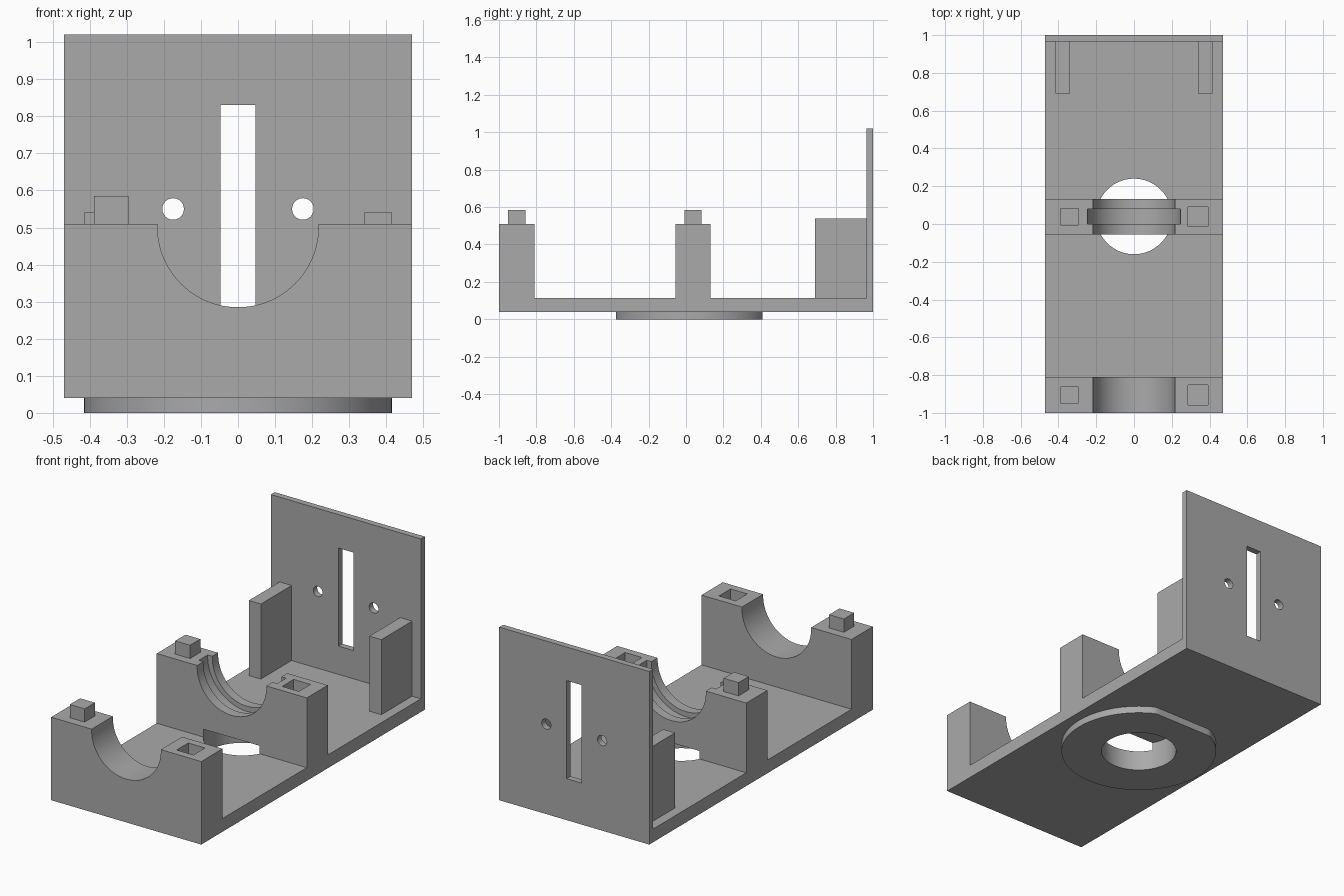
import bpy, bmesh
from math import cos, sin, pi
from mathutils import Vector

if "Cube" in bpy.data.objects:
    bpy.data.objects.remove(bpy.data.objects["Cube"], do_unlink=True)

grey = bpy.data.materials.new("plain grey")
grey.use_nodes = True
grey.diffuse_color = (0.4, 0.4, 0.4, 1)
grey.node_tree.nodes["Principled BSDF"].inputs["Base Color"].default_value = (0.4, 0.4, 0.4, 1)

HALF_W = 0.47
FLOOR, PLATE_TOP, BLOCK_TOP = 0.04, 0.115, 0.51
BORE_Z, BORE_R = 0.502, 0.217
HUB_Y = 0.04


def prism(name, pts, push):
    """Extrude a closed 3D outline along a vector."""
    bm = bmesh.new()
    face = bm.faces.new([bm.verts.new(p) for p in pts])
    out = bmesh.ops.extrude_face_region(bm, geom=[face])
    moved = [g for g in out["geom"] if isinstance(g, bmesh.types.BMVert)]
    bmesh.ops.translate(bm, verts=moved, vec=Vector(push))
    bmesh.ops.recalc_face_normals(bm, faces=bm.faces)
    mesh = bpy.data.meshes.new(name)
    bm.to_mesh(mesh)
    bm.free()
    mesh.materials.append(grey)
    ob = bpy.data.objects.new(name, mesh)
    bpy.context.collection.objects.link(ob)
    return ob


def box(name, x, y, z):
    pts = [(x[0], y[0], z[0]), (x[1], y[0], z[0]), (x[1], y[1], z[0]), (x[0], y[1], z[0])]
    return prism(name, pts, (0, 0, z[1] - z[0]))


def circle(r, n=96):
    return [(r * cos(2 * pi * i / n), r * sin(2 * pi * i / n)) for i in range(n)]


def rod_y(name, r, x, z, y0, y1):
    return prism(name, [(x + a, y0, z + b) for a, b in circle(r)], (0, y1 - y0, 0))


def rod_z(name, r, y, z0, z1, y_limit=9):
    return prism(name, [(a, min(y + b, y_limit), z0) for a, b in circle(r, 128)], (0, 0, z1 - z0))


def cut(ob, cutter):
    mod = ob.modifiers.new("cut", "BOOLEAN")
    mod.operation = "DIFFERENCE"
    mod.solver = "EXACT"
    mod.object = cutter
    bpy.context.view_layer.objects.active = ob
    bpy.ops.object.modifier_apply(modifier=mod.name)
    bpy.data.objects.remove(cutter, do_unlink=True)


def saddle(name, y0, y1):
    """Half-round bearing block with a peg on one side and a socket on the other."""
    block = box(name, (-HALF_W, HALF_W), (y0, y1), (PLATE_TOP, BLOCK_TOP))
    cut(block, rod_y("bore", BORE_R, 0, BORE_Z, y0 - 0.1, y1 + 0.1))
    mid = (y0 + y1) / 2
    cut(block, box("socket", (0.286, 0.391), (mid - 0.052, mid + 0.052), (0.42, 0.6)))
    peg = box(name + "_peg", (-0.388, -0.295), (mid - 0.046, mid + 0.046), (BLOCK_TOP, 0.585))
    return [block, peg]


# Base plate and the round flange below it, with the shared hole
plate = box("base_plate", (-HALF_W, HALF_W), (-1, 1), (FLOOR, PLATE_TOP))
flange = rod_z("base_flange", 0.415, HUB_Y, 0, FLOOR, y_limit=0.41)
for part in (plate, flange):
    cut(part, rod_z("hole", 0.2, HUB_Y, -0.1, 0.2))

# Back wall with a slot and two screw holes
wall = box("back_wall", (-HALF_W, HALF_W), (0.965, 1), (PLATE_TOP, 1.02))
cut(wall, box("slot", (-0.047, 0.047), (0.9, 1.1), (0.275, 0.83)))
for side in (-1, 1):
    cut(wall, rod_y("screw_hole", 0.029, side * 0.175, 0.55, 0.9, 1.1))

# Bearing blocks
parts = [plate, flange, wall]
parts += saddle("front_saddle", -1, -0.81)
middle = saddle("middle_saddle", -0.056, 0.132)
cut(middle[0], rod_y("groove", 0.246, 0, BORE_Z, 0, 0.08))
cut(middle[0], rod_z("hole", 0.2, HUB_Y, 0, 0.16))
parts += middle

# Upright ribs in front of the wall
for side, name in ((1, "left_rib"), (-1, "right_rib")):
    xs = sorted((side * 0.34, side * 0.415))
    parts.append(box(name, xs, (0.69, 0.965), (PLATE_TOP, 0.54)))

# Smooth curves, sharp edges
bpy.ops.object.select_all(action="DESELECT")
for ob in parts:
    ob.select_set(True)
bpy.context.view_layer.objects.active = plate
bpy.ops.object.shade_smooth_by_angle()
